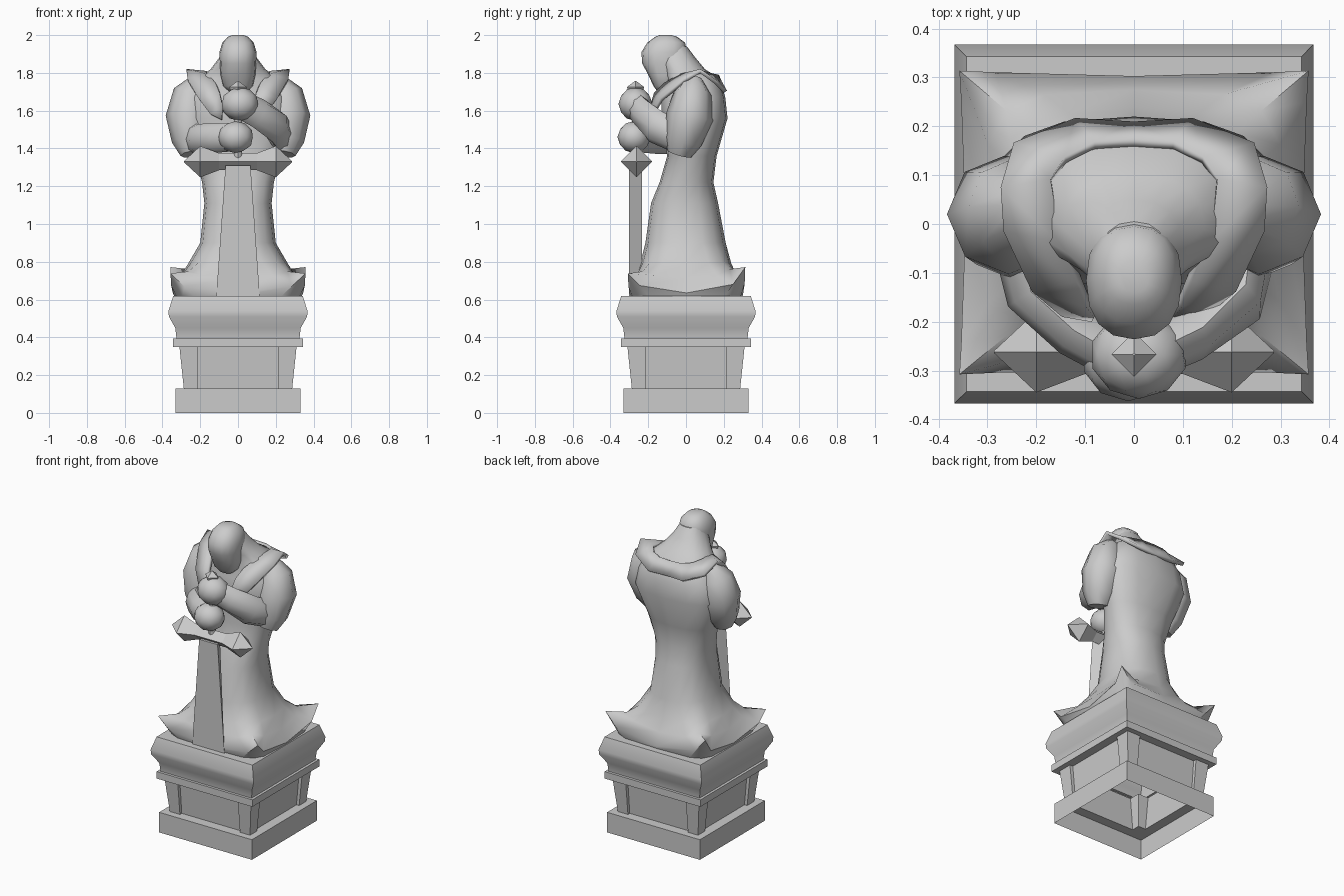
import bpy, bmesh, math
from mathutils import Vector

cube = bpy.data.objects.get("Cube")
if cube:
    bpy.data.objects.remove(cube, do_unlink=True)

stone = bpy.data.materials.new("grey_stone")
stone.use_nodes = True
GREY = (0.6, 0.6, 0.6, 1)
stone.diffuse_color = GREY
stone.node_tree.nodes["Principled BSDF"].inputs["Base Color"].default_value = GREY


def finish(name, bm, angle):
    bmesh.ops.recalc_face_normals(bm, faces=bm.faces)
    mesh = bpy.data.meshes.new(name)
    bm.to_mesh(mesh)
    bm.free()
    mesh.materials.append(stone)
    ob = bpy.data.objects.new(name, mesh)
    bpy.context.collection.objects.link(ob)
    bpy.ops.object.select_all(action='DESELECT')
    ob.select_set(True)
    bpy.context.view_layer.objects.active = ob
    if angle:
        bpy.ops.object.shade_smooth_by_angle(angle=math.radians(angle))
    return ob


def loft(name, rings, angle=40, cap_start=True):
    """Skin a list of equally sized point rings."""
    bm = bmesh.new()
    loops = [[bm.verts.new(p) for p in ring] for ring in rings]
    n = len(loops[0])
    for a, b in zip(loops, loops[1:]):
        for i in range(n):
            j = (i + 1) % n
            bm.faces.new((a[i], a[j], b[j], b[i]))
    if cap_start:
        bm.faces.new(loops[0])
    bm.faces.new(loops[-1])
    return finish(name, bm, angle)


def oval(z, rx, front, back, power=2.3, flare=0.0, lift=0.0, n=16):
    """Rounded ring; flare and lift push its four corners out and up, most at the back."""
    ring = []
    for i in range(n):
        a = math.tau * i / n
        c, s = math.cos(a), math.sin(a)
        w = abs(math.sin(2 * a)) ** 3
        x = math.copysign(abs(c) ** (2 / power), c) * rx * (1 + flare * w)
        y = math.copysign(abs(s) ** (2 / power), s) * (back - front) / 2 * (1 + flare * w)
        ring.append((x, y + (front + back) / 2, z + lift * w * (1 + .2 * s)))
    return ring


def limb(name, path, sides=8, ref=(0, 0, 1), angle=45, squash=1.0):
    """Tube through points of (x, y, z, radius); squash thins it sideways."""
    pts = [Vector(p[:3]) for p in path]
    rings = []
    for i, p in enumerate(pts):
        t = (pts[min(i + 1, len(pts) - 1)] - pts[max(i - 1, 0)]).normalized()
        u = t.cross(Vector(ref)).normalized()
        v = u.cross(t)
        rings.append([p + path[i][3] * (u * squash * math.cos(k) + v * math.sin(k))
                      for k in (math.tau * j / sides for j in range(sides))])
    return loft(name, rings, angle)


def blob(name, centre, size):
    bm = bmesh.new()
    bmesh.ops.create_icosphere(bm, subdivisions=2, radius=1)
    for v in bm.verts:
        v.co = Vector(c + s * k for c, s, k in zip(centre, size, v.co))
    return finish(name, bm, 40)


def rect(x0, x1, y0, y1, z):
    return [(x0, y0, z), (x1, y0, z), (x1, y1, z), (x0, y1, z)]


# Pedestal: hollow square shell with recessed panels and a bulging cap
profile = [(.332, 0), (.332, .13), (.268, .13), (.288, .35), (.343, .35), (.343, .395),
           (.326, .395), (.332, .45), (.366, .51), (.368, .54), (.343, .62)]
loft("pedestal", [rect(-r, r, -r, r, z) for r, z in profile], 45, cap_start=False)
for sx, side in ((1, "left"), (-1, "right")):
    for sy, end in ((1, "back"), (-1, "front")):
        loft(f"pedestal_post_{end}_{side}",
             [rect(sx * .215, sx * r, sy * .215, sy * r, z) for r, z in ((.287, .13), (.31, .35))], 0)

# Robe: flared hem with four upturned corners, narrow waist, hunched back
loft("robe", [
    oval(.618, .338, -.295, .30, 5),
    oval(.635, .345, -.297, .303, 8, flare=.13, lift=.12),
    oval(.715, .310, -.272, .275, 3.6, flare=.02, lift=.04),
    oval(.79, .264, -.242, .24, 2.8, lift=.01),
    oval(.90, .20, -.215, .21),
    oval(1.11, .178, -.185, .17),
    oval(1.22, .19, -.14, .145),
    oval(1.36, .225, -.10, .162),
    oval(1.56, .29, -.13, .22, 2.7),
    oval(1.67, .27, -.13, .208, 2.7),
    oval(1.77, .205, -.10, .178, 2.5),
    oval(1.82, .145, -.12, .10, 2.5),
    oval(1.88, .10, -.15, .05),
    oval(1.94, .07, -.15, .005)], 50)

# Bowed head
loft("head", [
    oval(1.70, .045, -.15, -.08),
    oval(1.73, .078, -.172, -.06),
    oval(1.79, .092, -.20, -.02),
    oval(1.85, .096, -.232, .0),
    oval(1.91, .098, -.236, .005),
    oval(1.96, .083, -.205, -.005),
    oval(1.99, .055, -.165, -.045),
    oval(2.0, .03, -.14, -.075)], 50)

# Stole over the shoulders: (outer, inner) point pairs from nape to chest
STOLE = [((0, .20, 1.70), (0, .165, 1.785)),
         ((.12, .208, 1.70), (.08, .16, 1.785)),
         ((.245, .16, 1.75), (.14, .13, 1.79)),
         ((.272, .075, 1.81), (.17, .09, 1.80)),
         ((.265, -.01, 1.76), (.155, -.03, 1.785)),
         ((.205, -.13, 1.66), (.115, -.11, 1.74)),
         ((.145, -.18, 1.58), (.095, -.16, 1.69)),
         ((.085, -.19, 1.55), (.08, -.18, 1.62))]
bm = bmesh.new()
rows = [[bm.verts.new(p) for p in pair] for pair in STOLE]
for a, b in zip(rows, rows[1:]):
    bm.faces.new((a[0], a[1], b[1], b[0]))
stole = finish("stole", bm, 30)
stole.modifiers.new("both_sides", 'MIRROR')
thick = stole.modifiers.new("thickness", 'SOLIDIFY')
thick.thickness = .022
thick.offset = 0

# Sleeves
for s, side in ((1, "left"), (-1, "right")):
    limb(f"sleeve_{side}", [
        (s * .20, .04, 1.76, .05), (s * .243, .035, 1.69, .10), (s * .258, .02, 1.57, .125),
        (s * .25, -.015, 1.44, .10), (s * .24, -.035, 1.37, .065)], 8, ref=(0, 1, 0))

# Forearms and stacked fists
limb("forearm_left", [(.235, -.04, 1.46, .085), (.205, -.16, 1.515, .09),
                      (.11, -.23, 1.585, .08), (.02, -.27, 1.63, .075)], squash=.7)
limb("forearm_right", [(-.235, -.03, 1.45, .08), (-.21, -.14, 1.45, .08),
                       (-.12, -.22, 1.455, .078), (-.03, -.27, 1.46, .075)], squash=.7)
blob("fist_left", (.01, -.268, 1.635), (.1, .09, .09))
blob("fist_right", (-.012, -.275, 1.46), (.095, .088, .085))

# Sword: blade, crossguard with pointed ends, grip and pommel
loft("sword_blade", [[(-w, -.303, z), (w, -.303, z), (w * .5, -.232, z), (-w * .5, -.232, z)]
                     for w, z in ((.115, .62), (.066, 1.31))], 0)
limb("sword_guard", [(x, -.262, 1.33, r) for x, r in
                     ((-.287, .002), (-.2, .083), (-.1, .045), (0, .045),
                      (.1, .045), (.2, .083), (.287, .002))], 4, angle=0)
limb("sword_grip", [(0, -.265, 1.33, .022), (0, -.265, 1.7, .022)], 8, ref=(0, 1, 0))
limb("sword_pommel", [(0, -.267, 1.68, .03), (0, -.267, 1.725, .046), (0, -.267, 1.757, .003)],
     4, ref=(0, 1, 0), angle=0)
